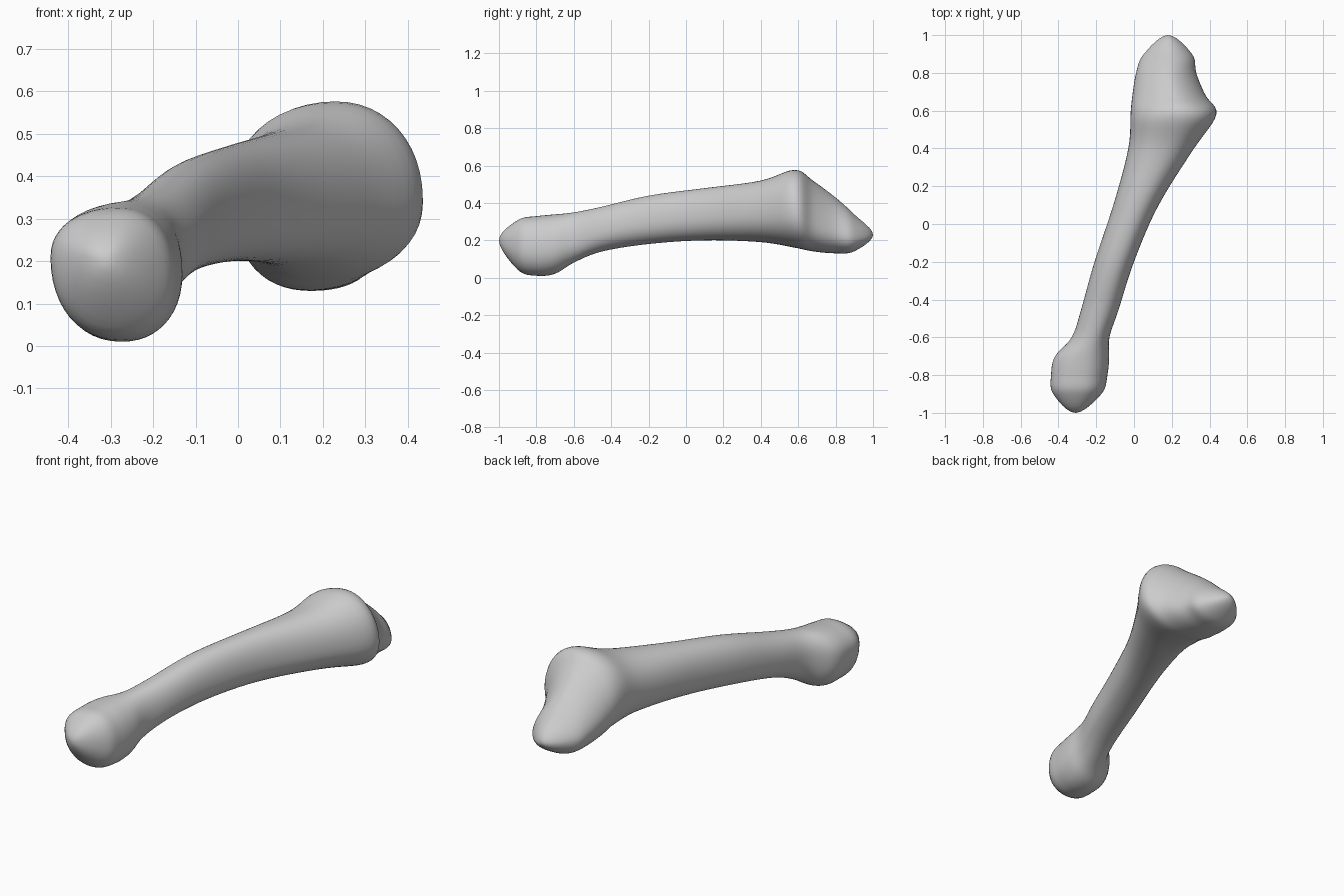
import bpy
import bmesh
import math

if "Cube" in bpy.data.objects:
    bpy.data.objects.remove(bpy.data.objects["Cube"])

SIDES = 48   # points around each cross-section
STEPS = 6    # rings between two stations

# Stations along the bone: y, left x, right x, low z, high z
STATIONS = [
    (-1, -.31, -.31, .2, .2),
    (-.9, -.43, -.17, .04, .31),
    (-.8, -.44, -.14, .01, .33),
    (-.7, -.42, -.13, .02, .34),
    (-.6, -.33, -.13, .08, .35),
    (-.45, -.28, -.08, .14, .38),
    (-.2, -.21, 0, .18, .44),
    (.1, -.11, .13, .2, .48),
    (.4, -.03, .32, .19, .52),
    (.58, -.02, .44, .16, .58),
    (.68, -.01, .38, .14, .52),
    (.8, .01, .33, .13, .43),
    (.9, .05, .31, .14, .34),
    (1, .18, .18, .23, .23),
]


def mirrored(station):
    """Swap opposite extremes, so that the ends close as round caps."""
    y, left, right, low, high = station
    return y, right, left, high, low


def spline(a, b, c, d, t):
    """Smooth curve from b to c, with a and d as neighbours."""
    return b + 0.5 * t * (c - a + t * (2 * a - 5 * b + 4 * c - d
                                       + t * (3 * (b - c) + d - a)))


def ramp(value, start, end):
    """Rise from 0 at start to 1 at end."""
    return min(max((value - start) / (end - start), 0), 1)


def mix(a, b, t):
    return a + (b - a) * t


def section(station):
    """Closed ring of four quarter arcs through the crest, sides and keel."""
    y, left, right, low, high = station
    in_head = ramp(y, -0.4, -0.8)
    in_base = ramp(y, 0.55, 0.75)
    crest = mix(left, right, 0.55)
    keel = mix(left, right, 0.4 + 0.15 * in_head + 0.1 * in_base)
    z_left = mix(low, high, 0.45 + 0.18 * in_head)
    z_right = mix(low, high, 0.46 - 0.1 * in_base)
    ridge = 0.92 + 0.25 * in_base   # the joint face has a sharper crest
    ring = []
    for i in range(SIDES):
        angle = math.tau * i / SIDES
        across, up = math.sin(angle), math.cos(angle)
        side_x, side_z = (right, z_right) if across >= 0 else (left, z_left)
        end_x, end_z, power = (crest, high, ridge) if up >= 0 else (keel, low, 0.92)
        ring.append((mix(end_x, side_x, abs(across) ** power), y,
                     mix(side_z, end_z, abs(up) ** power)))
    return ring


def bridge(bm, first, second):
    """Join two rings with a band of quads."""
    for i in range(SIDES):
        bm.faces.new((first[i - 1], first[i], second[i], second[i - 1]))


def close_end(bm, ring, station):
    """Fan a ring into the pole at the end of the bone."""
    y, x, _, z, _ = station
    pole = bm.verts.new((x, y, z))
    for i in range(SIDES):
        bm.faces.new((ring[i - 1], ring[i], pole))


# Bone material
bone = bpy.data.materials.new("bone_grey")
bone.use_nodes = True
grey = (0.6, 0.6, 0.6, 1)
bone.diffuse_color = grey
bone.node_tree.nodes["Principled BSDF"].inputs["Base Color"].default_value = grey

# Loft from the rounded head, along the shaft, to the wedge-shaped base
path = [mirrored(STATIONS[1])] + STATIONS + [mirrored(STATIONS[-2])]
bm = bmesh.new()
rings = []
for step in range(1, (len(STATIONS) - 1) * STEPS):
    k, part = divmod(step, STEPS)
    station = [spline(*values, part / STEPS) for values in zip(*path[k:k + 4])]
    rings.append([bm.verts.new(co) for co in section(station)])
for first, second in zip(rings, rings[1:]):
    bridge(bm, first, second)
close_end(bm, rings[0], STATIONS[0])
close_end(bm, rings[-1], STATIONS[-1])

# Soften the seams between the arcs
for _ in range(3):
    bmesh.ops.smooth_vert(bm, verts=bm.verts, factor=0.5,
                          use_axis_x=True, use_axis_y=False, use_axis_z=True)
bmesh.ops.recalc_face_normals(bm, faces=bm.faces)

mesh = bpy.data.meshes.new("foot_bone")
bm.to_mesh(mesh)
bm.free()
mesh.materials.append(bone)
obj = bpy.data.objects.new("foot_bone", mesh)
bpy.context.collection.objects.link(obj)
bpy.context.view_layer.objects.active = obj
obj.select_set(True)
bpy.ops.object.shade_smooth_by_angle(angle=math.radians(50))
